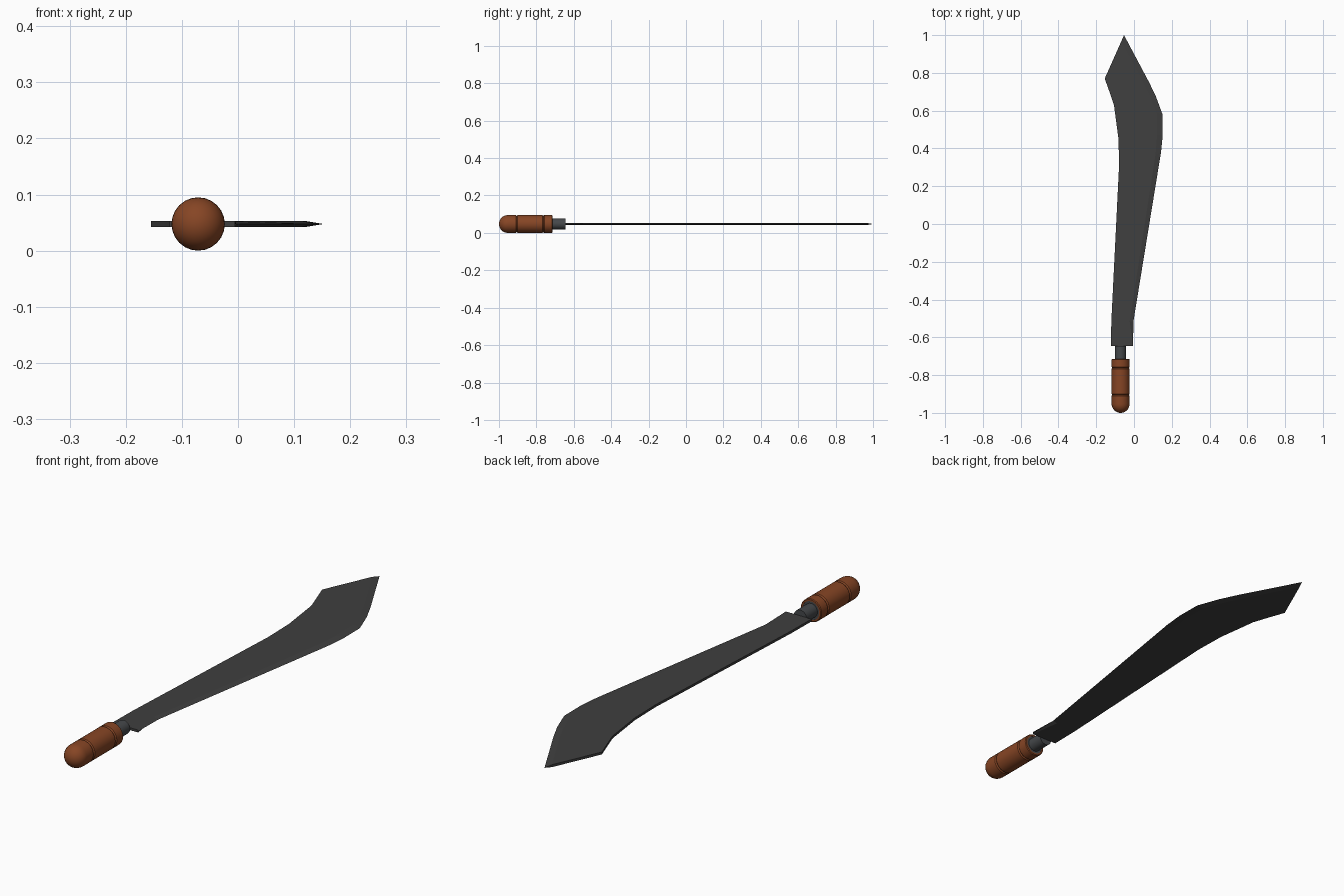
import bpy, bmesh, math
from mathutils import Vector

if "Cube" in bpy.data.objects:
    bpy.data.objects.remove(bpy.data.objects["Cube"], do_unlink=True)

AXIS_X, AXIS_Z, RADIUS = -0.071, 0.0475, 0.0475


def material(name, rgb):
    m = bpy.data.materials.new(name)
    m.use_nodes = True
    m.diffuse_color = (*rgb, 1)
    m.node_tree.nodes["Principled BSDF"].inputs["Base Color"].default_value = (*rgb, 1)
    return m


blade_steel = material("blade dark steel", (0.05, 0.05, 0.05))
neck_steel = material("neck grey steel", (0.06, 0.065, 0.07))
wood = material("brown wood", (0.24, 0.06, 0.018))


def finish(bm, name, mat, smooth=False):
    bmesh.ops.remove_doubles(bm, verts=bm.verts, dist=0.0001)
    bmesh.ops.dissolve_degenerate(bm, edges=bm.edges, dist=0.0001)
    bmesh.ops.recalc_face_normals(bm, faces=bm.faces)
    mesh = bpy.data.meshes.new(name)
    bm.to_mesh(mesh)
    bm.free()
    mesh.materials.append(mat)
    obj = bpy.data.objects.new(name, mesh)
    bpy.context.collection.objects.link(obj)
    if smooth:
        bpy.ops.object.select_all(action='DESELECT')
        obj.select_set(True)
        bpy.context.view_layer.objects.active = obj
        bpy.ops.object.shade_smooth_by_angle(angle=math.radians(35))
    return obj


def lathe(name, profile, mat, sides=24):
    """Turn (radius, y) points around the handle axis."""
    bm = bmesh.new()
    pts = [bm.verts.new((AXIS_X + r, y, AXIS_Z)) for r, y in profile]
    edges = [bm.edges.new(pair) for pair in zip(pts, pts[1:])]
    bmesh.ops.spin(bm, geom=pts + edges, cent=(AXIS_X, 0, AXIS_Z),
                   axis=(0, 1, 0), angle=math.tau, steps=sides)
    return finish(bm, name, mat, True)


# Handle: rounded pommel, grip and ferrule, parted by narrow grooves
r, groove = RADIUS, RADIUS - 0.004
dome = [(r * math.sin(a), -0.9525 - r * math.cos(a))
        for a in (math.pi / 2 * i / 8 for i in range(9))]
lathe("pommel", dome + [(r, -0.91), (groove, -0.905), (0, -0.905)], wood)
lathe("grip", [(0, -0.905), (groove, -0.905), (r, -0.90), (r, -0.767),
               (groove, -0.762), (0, -0.762)], wood)
lathe("ferrule", [(0, -0.762), (groove, -0.762), (r, -0.757), (r, -0.717),
                  (r - 0.003, -0.714), (0.038, -0.714), (0.038, -0.722), (0, -0.722)], wood)

# Metal plate in the ferrule and neck leading to the blade
lathe("ferrule_plate", [(0, -0.73), (0.038, -0.73), (0.038, -0.716), (0, -0.716)], neck_steel)
lathe("neck", [(0, -0.73), (0.029, -0.73), (0.029, -0.645), (0, -0.645)], neck_steel)

# Blade: cross-sections from a thick spine to a ground cutting edge
spine = [(-0.122, -0.645), (-0.12, -0.515), (-0.079, 0.31), (-0.082, 0.45),
         (-0.106, 0.63), (-0.13, 0.70), (-0.155, 0.77), (-0.066, 0.97)]
edge = [(-0.005, -0.645), (-0.003, -0.515), (0.143, 0.38), (0.152, 0.47),
        (0.151, 0.58), (0.116, 0.675), (0.08, 0.75), (-0.053, 1.0)]
grind = [0, 0.02, 0.03, 0.03, 0.03, 0.03, 0.03, 1]
HALF = 0.005

bm = bmesh.new()
sections = []
for s, e, g in zip(spine, edge, grind):
    s, e = Vector(s), Vector(e)
    width = (s - e).length
    inner = e + (s - e) * min(1, g / width)
    sections.append([bm.verts.new((p.x, p.y, AXIS_Z + z)) for p, z in
                     ((s, HALF), (inner, HALF), (e, 0), (inner, -HALF), (s, -HALF))])
for a, b in zip(sections, sections[1:]):
    for i in range(5):
        j = (i + 1) % 5
        bm.faces.new((a[i], a[j], b[j], b[i]))
bm.faces.new(sections[0])
bm.faces.new(sections[-1])
finish(bm, "blade", blade_steel)
